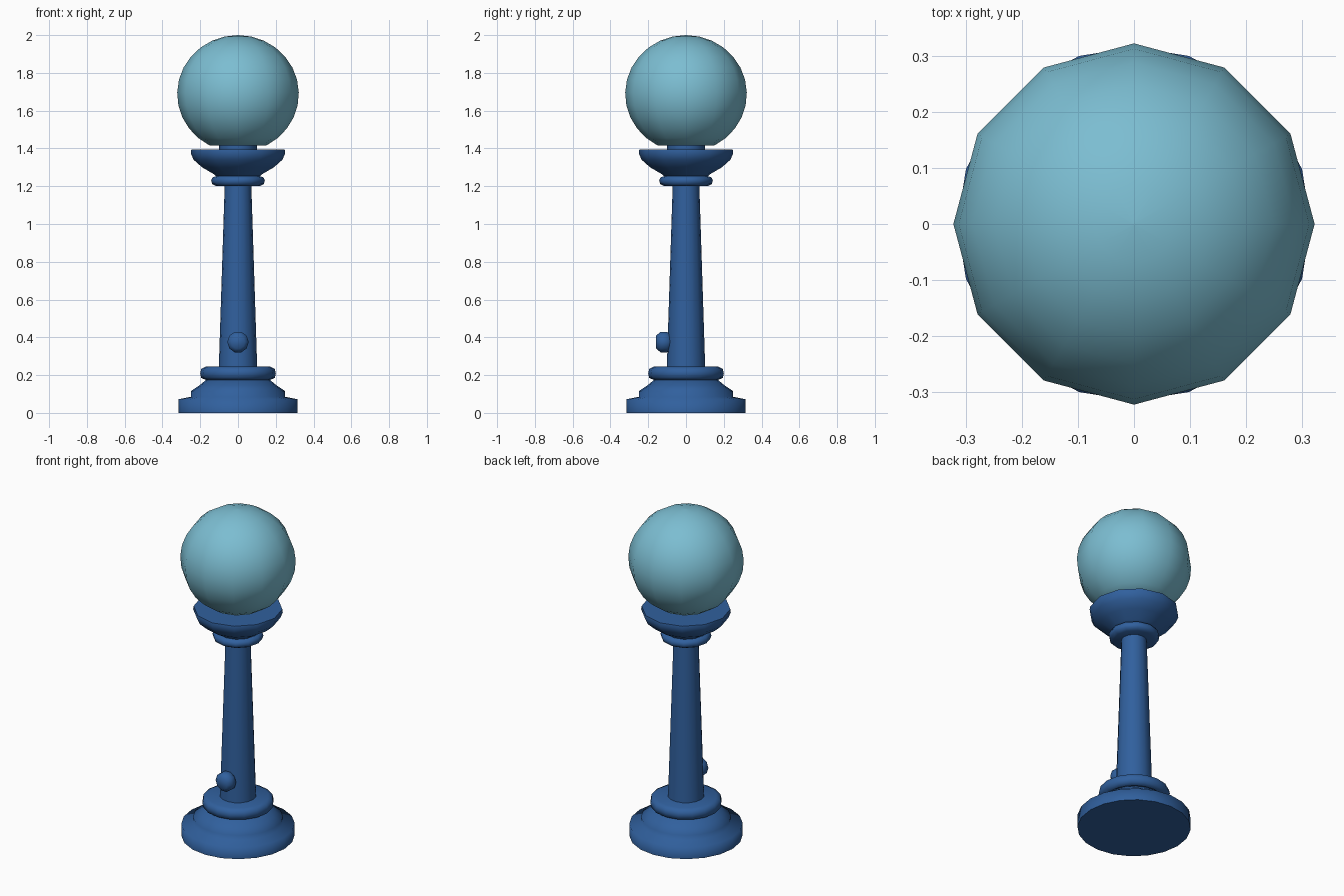
import bpy, bmesh, math
from mathutils import Matrix

cube = bpy.data.objects.get("Cube")
if cube:
    bpy.data.objects.remove(cube, do_unlink=True)


def make_material(name, rgb):
    mat = bpy.data.materials.new(name)
    mat.use_nodes = True
    color = (*rgb, 1)
    mat.diffuse_color = color
    bsdf = next(n for n in mat.node_tree.nodes if n.type == 'BSDF_PRINCIPLED')
    bsdf.inputs["Base Color"].default_value = color
    return mat


blue = make_material("painted_blue", (0.03, 0.117, 0.34))
glass = make_material("pale_glass", (0.2, 0.51, 0.64))


def lathe(name, profile, sides, mat, matrix=None, angle=50):
    """Turn a (radius, height) profile around z and close both ends."""
    bm = bmesh.new()
    rings = []
    for r, z in profile:
        ring = []
        for i in range(sides):
            a = math.tau * i / sides
            ring.append(bm.verts.new((r * math.cos(a), r * math.sin(a), z)))
        rings.append(ring)
    for low, high in zip(rings, rings[1:]):
        for i in range(sides):
            j = (i + 1) % sides
            bm.faces.new((low[i], low[j], high[j], high[i]))
    bm.faces.new(rings[0][::-1])
    bm.faces.new(rings[-1])
    bmesh.ops.recalc_face_normals(bm, faces=bm.faces)
    if matrix:
        bm.transform(matrix)
    mesh = bpy.data.meshes.new(name)
    bm.to_mesh(mesh)
    bm.free()
    mesh.materials.append(mat)
    obj = bpy.data.objects.new(name, mesh)
    bpy.context.collection.objects.link(obj)
    bpy.ops.object.select_all(action='DESELECT')
    obj.select_set(True)
    bpy.context.view_layer.objects.active = obj
    bpy.ops.object.shade_smooth_by_angle(angle=math.radians(angle))
    return obj


# Stepped foot
lathe("base", [(.315, 0), (.315, .072), (.25, .085), (.25, .115),
               (.205, .145), (.16, .182)], 20, blue, angle=80)
lathe("base_ring", [(.17, .175), (.195, .185), (.2, .21), (.195, .233),
                    (.17, .245)], 16, blue, angle=80)

# Tapering post with a round stud on its front
lathe("post", [(.102, .23), (.07, 1.22)], 16, blue)
lathe("stud", [(.035, .07), (.045, .085), (.057, .1), (.057, .135),
               (.036, .158)], 10, blue,
      Matrix.Translation((0, 0, .375)) @ Matrix.Rotation(math.pi / 2, 4, 'X'))

# Flared holder under the globe
lathe("collar", [(.115, 1.2), (.137, 1.212), (.142, 1.23), (.135, 1.247),
                 (.11, 1.255)], 12, blue, angle=80)
lathe("bowl", [(.105, 1.245), (.13, 1.265), (.19, 1.3), (.235, 1.34),
               (.25, 1.375), (.247, 1.395)], 12, blue, angle=60)
lathe("neck", [(.1, 1.385), (.1, 1.43)], 12, blue)

# Globe, cut flat at the bottom
steps = 12
start = math.radians(152)
globe = []
for i in range(steps):
    t = start * (1 - i / steps)
    globe.append((.322 * math.sin(t), 1.69 + .31 * math.cos(t)))
globe.append((.002, 2.0))
lathe("globe", globe, 12, glass, angle=50)
